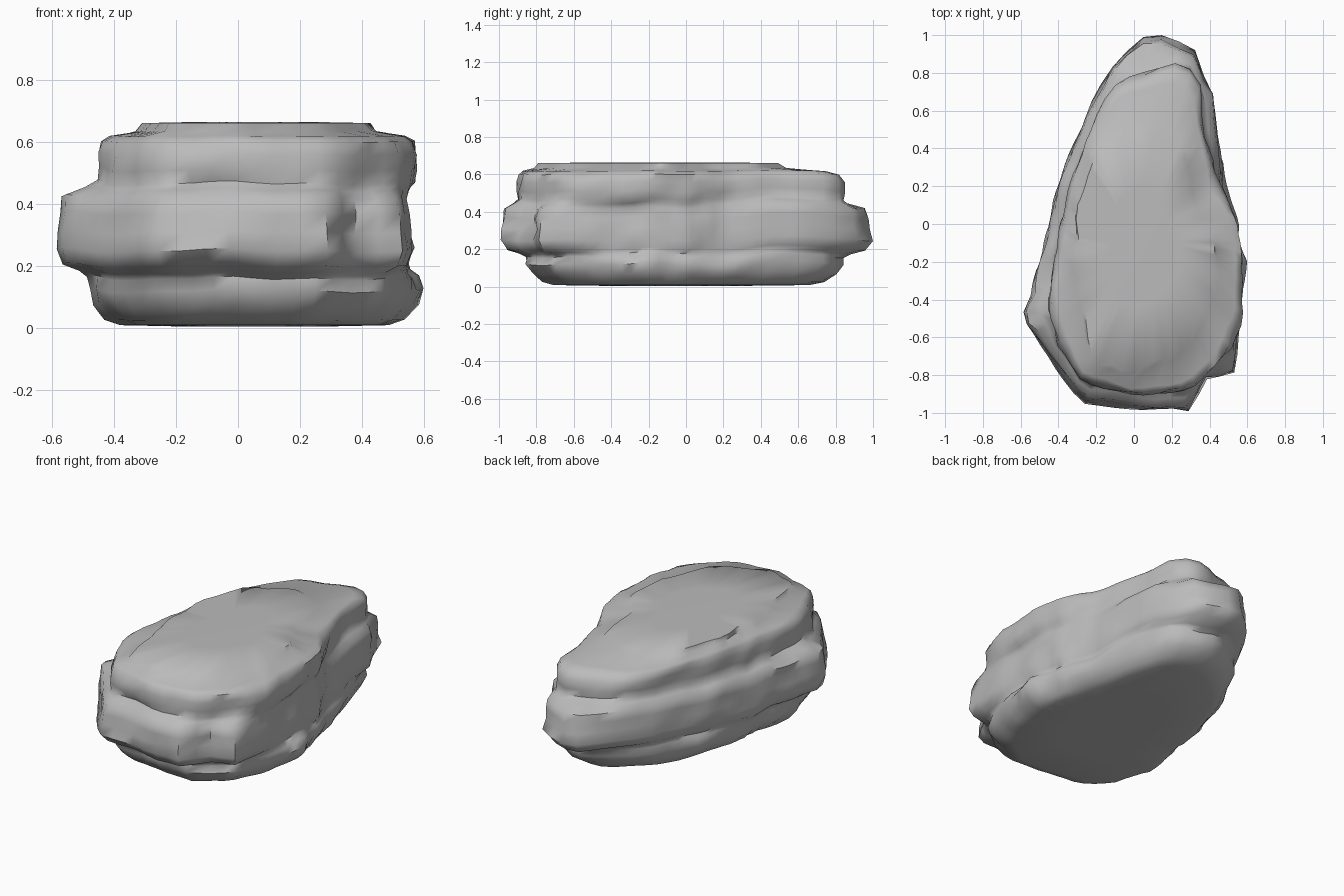
import bpy, bmesh, math
from mathutils import Vector, noise

cube = bpy.data.objects.get("Cube")
if cube:
    bpy.data.objects.remove(cube)

SEGMENTS = 72
CENTRE = Vector((0.05, -0.1))

# Plan outline of each stratum
LOWER = [(.15, .85), (.35, .76), (.43, .5), (.5, .2), (.6, -.2), (.55, -.5),
         (.45, -.72), (.25, -.85), (0, -.85), (-.25, -.8), (-.42, -.65),
         (-.49, -.4), (-.43, 0), (-.35, .35), (-.2, .65), (0, .82)]
MIDDLE = [(.06, 1), (.15, 1), (.35, .9), (.37, .78), (.42, .73), (.44, .5), (.48, .2),
          (.55, 0), (.56, -.5), (.54, -.79), (.38, -.83), (.3, -.99), (.1, -.99),
          (-.27, -.95), (-.42, -.75), (-.6, -.5), (-.55, -.38), (-.41, .2),
          (-.25, .6), (-.1, .86)]
UPPER = [(.2, .85), (.35, .82), (.37, .5), (.45, .22), (.54, .05), (.58, -.2),
         (.58, -.45), (.53, -.65), (.3, -.89), (0, -.91), (-.27, -.84),
         (-.4, -.65), (-.46, -.42), (-.41, -.1), (-.33, .25), (-.19, .6), (-.08, .76)]
CAP = [(.02, .5), (.27, .38), (.3, .1), (.42, -.1), (.42, -.35), (.34, -.5),
       (.27, -.65), (0, -.79), (-.22, -.72), (-.26, -.45), (-.31, -.25),
       (-.3, .1), (-.2, .35)]

# Skin profile from the base up: two strata, blend between them, scale, height
PROFILE = [(LOWER, LOWER, 0, .45, .004), (LOWER, LOWER, 0, .8, .008),
           (LOWER, LOWER, 0, .89, .025), (LOWER, LOWER, 0, .96, .07),
           (LOWER, LOWER, 0, 1, .12), (LOWER, MIDDLE, .1, .98, .16),
           (LOWER, MIDDLE, .5, .96, .18), (LOWER, MIDDLE, .9, .98, .2),
           (MIDDLE, MIDDLE, 0, 1, .25), (MIDDLE, MIDDLE, 0, .99, .31),
           (MIDDLE, MIDDLE, 0, .985, .37), (MIDDLE, MIDDLE, 0, .97, .42),
           (MIDDLE, UPPER, .5, .97, .445), (MIDDLE, UPPER, .9, .98, .468),
           (UPPER, UPPER, 0, 1, .51), (UPPER, UPPER, 0, 1, .56),
           (UPPER, CAP, .08, 1, .6), (UPPER, CAP, .25, 1, .618),
           (UPPER, CAP, .85, 1, .634), (CAP, CAP, 0, 1, .66),
           (CAP, CAP, 0, .5, .664)]


def reach(outline, angle):
    """Distance from the centre to the outline in one direction."""
    ray = Vector((math.cos(angle), math.sin(angle)))
    best = 0
    for i, point in enumerate(outline):
        a = Vector(outline[i - 1]) - CENTRE
        edge = Vector(point) - CENTRE - a
        cross = ray.x * edge.y - ray.y * edge.x
        if abs(cross) < 1e-9:
            continue
        distance = (a.x * edge.y - a.y * edge.x) / cross
        along = (a.x * ray.y - a.y * ray.x) / cross
        if distance > 0 and -1e-6 <= along <= 1 + 1e-6:
            best = max(best, distance)
    return best


def stone_point(inner, outer, blend, scale, height, angle):
    """Point on the skin, roughened by coherent noise."""
    ray = Vector((math.cos(angle), math.sin(angle)))
    radius = scale * (reach(inner, angle) * (1 - blend) + reach(outer, angle) * blend)
    flat = CENTRE + ray * radius
    # Lumps push the wall in and out; waves tilt the ledges
    lump = 0.022 * noise.noise(Vector((flat.x * 7, flat.y * 7, height * 14)))
    lump -= 0.012 * abs(noise.noise(Vector((ray.x * 6, ray.y * 6, height * 3))))
    flat += ray * lump
    wave = 0.03 * noise.noise(Vector((ray.x * 3, ray.y * 3, 7)))
    wave *= max(0, min(1, height * 8 - 0.06, (0.64 - height) * 8))
    return Vector((flat.x, flat.y, height + wave))


# Loft the rings into one closed skin
bm = bmesh.new()
rings = []
for layer in PROFILE:
    rings.append([bm.verts.new(stone_point(*layer, math.tau * i / SEGMENTS))
                  for i in range(SEGMENTS)])
for below, above in zip(rings, rings[1:]):
    for i in range(SEGMENTS):
        j = (i + 1) % SEGMENTS
        bm.faces.new((below[i], below[j], above[j], above[i]))
bm.faces.new(reversed(rings[0]))
bm.faces.new(rings[-1])
bmesh.ops.recalc_face_normals(bm, faces=bm.faces)

mesh = bpy.data.meshes.new("layered_rock")
bm.to_mesh(mesh)
bm.free()
rock = bpy.data.objects.new("layered_rock", mesh)
bpy.context.collection.objects.link(rock)

# Plain grey stone
stone = bpy.data.materials.new("grey_stone")
stone.use_nodes = True
colour = (0.5, 0.5, 0.5, 1)
stone.diffuse_color = colour
stone.node_tree.nodes["Principled BSDF"].inputs["Base Color"].default_value = colour
mesh.materials.append(stone)

bpy.context.view_layer.objects.active = rock
rock.select_set(True)
bpy.ops.object.shade_smooth_by_angle(angle=math.radians(55))
